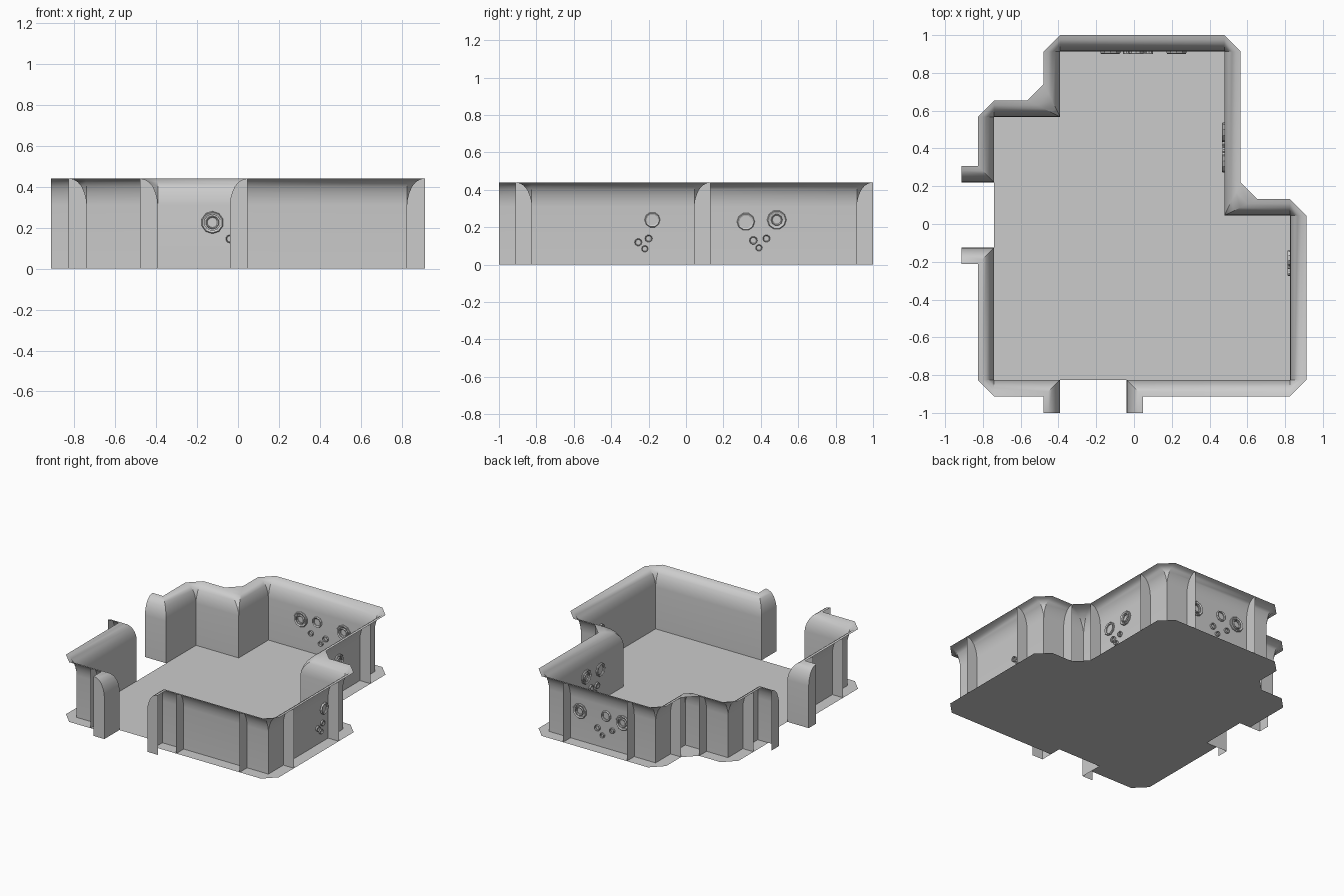
import bpy, bmesh, math
from mathutils import Vector, Matrix

if "Cube" in bpy.data.objects:
    bpy.data.objects.remove(bpy.data.objects["Cube"])

D = 0.087      # depth of the outer flange
U = 0.174      # wall module length
# wall section: (outward offset, height), upright then flaring to the rim
PROFILE = [(0, 0), (0, 0.31), (0.003, 0.34), (0.011, 0.37), (0.024, 0.4),
           (0.042, 0.422), (0.062, 0.434), (D, 0.44)]

# inner wall lines, interior on the left; True marks a widened inward corner
MAIN = [(-0.04, -1), (-0.04, -0.825), (0.826, -0.825), (0.826, 0.045), (0.478, 0.045),
        (0.478, 0.913), (-0.391, 0.913), (-0.391, 0.567), (-0.74, 0.567),
        (-0.74, 0.22), (-0.914, 0.22)]
SIDE = [(-0.914, -0.125), (-0.74, -0.125), (-0.74, -0.825), (-0.391, -0.825), (-0.391, -1)]
WIDE = {(0.478, 0.045), (-0.391, 0.567)}


def make(name, bm, smooth=True):
    bmesh.ops.remove_doubles(bm, verts=bm.verts, dist=0.0004)
    me = bpy.data.meshes.new(name)
    bm.to_mesh(me)
    bm.free()
    ob = bpy.data.objects.new(name, me)
    bpy.context.collection.objects.link(ob)
    if smooth:
        bpy.ops.object.select_all(action='DESELECT')
        bpy.context.view_layer.objects.active = ob
        ob.select_set(True)
        bpy.ops.object.shade_smooth_by_angle(angle=math.radians(32))
    return ob


def frames(path):
    pts = [Vector(p) for p in path]
    tan = [(b - a).normalized() for a, b in zip(pts, pts[1:])]
    nor = [Vector((t.y, -t.x)) for t in tan]
    return pts, tan, nor


def node(path, i, d):
    """Two plan points where the walls meet at node i, at outward offset d."""
    p, t, n = frames(path)
    if i == 0:
        return [p[0] + d * n[0]] * 2
    if i == len(p) - 1:
        return [p[i] + d * n[-1]] * 2
    t1, t2, n1, n2 = t[i - 1], t[i], n[i - 1], n[i]
    if t1.cross(t2) > 0:                       # room corner: bevelled outside
        return [p[i] + d * n1, p[i] + d * n2]
    if path[i] in WIDE:                        # inward corner with a sloped filler
        return [p[i] - 2 * d * t1 + d * n1, p[i] + 2 * d * t2 + d * n2]
    return [p[i] + d * (n1 + n2)] * 2          # door jamb: mitred


def build_wall(name, path):
    bm = bmesh.new()
    rows = []
    for d, z in PROFILE:
        flat = [q for i in range(len(path)) for q in node(path, i, d)]
        rows.append([bm.verts.new((q.x, q.y, z)) for q in flat])
    for lo, hi in zip(rows, rows[1:]):
        for j in range(len(lo) - 1):
            vs = [lo[j], lo[j + 1], hi[j + 1], hi[j]]
            if len({tuple(round(c, 4) for c in v.co) for v in vs}) > 2:
                bm.faces.new(vs)
    make(name, bm)


def build_gussets(name, path):
    bm = bmesh.new()
    p, t, n = frames(path)
    spots = {(0, 0.0), (len(t) - 1, (p[-1] - p[-2]).length)}
    for i in range(1, len(t) - 1):
        length = (p[i + 1] - p[i]).length
        spots.add((i, U))
        if length > 2.5 * U:
            spots.add((i, length - U))
    for i, s in sorted(spots):
        base = p[i] + t[i] * s
        vs = []
        for d, z in PROFILE + [(D, 0)]:
            q = base + n[i] * d
            vs.append(bm.verts.new((q.x, q.y, z)))
        bm.faces.new(vs)
    make(name, bm, False)


# walls with their end caps and stiffening gussets
for label, path in (("main", MAIN), ("side", SIDE)):
    build_wall(label + "_wall", path)
    build_gussets(label + "_wall_gussets", path)

# floor reaching out under the flange
outline = []
for path in (MAIN, SIDE):
    p, t, n = frames(path)
    outline += [p[1], p[1] + D * n[1]]
    for i in range(2, len(p) - 2):
        outline += node(path, i, D)
    outline += [p[-2] + D * n[-2], p[-2]]
bm = bmesh.new()
face = bm.faces.new([bm.verts.new((q.x, q.y, 0)) for q in outline])
bmesh.ops.triangulate(bm, faces=[face])
make("floor", bm, False)


# pipe rings set in the walls
def ring(bm, center, axis, radius, width):
    rot = Vector((0, 0, 1)).rotation_difference(Vector(axis)).to_matrix().to_4x4()
    mat = Matrix.Translation(center) @ rot
    section = [(radius, -0.008), (radius - width * 0.3, -0.013), (radius - width, -0.008),
               (radius - width, 0.008), (radius - width * 0.3, 0.013), (radius, 0.008)]
    seg = 10
    grid = []
    for k in range(seg):
        a = 2 * math.pi * (k + 0.5) / seg
        grid.append([bm.verts.new(mat @ Vector((r * math.cos(a), r * math.sin(a), h)))
                     for r, h in section])
    for k in range(seg):
        a, b = grid[k], grid[(k + 1) % seg]
        for j in range(6):
            bm.faces.new((a[j], b[j], b[(j + 1) % 6], a[(j + 1) % 6]))


def ring_group(name, axis, place, specs):
    bm = bmesh.new()
    for s, z, r in specs:
        ring(bm, Vector(place(s, z)), axis, r, r * 0.28)
        if r > 0.05:
            ring(bm, Vector(place(s, z)), axis, r * 0.6, r * 0.15)
    make(name, bm, False)


ring_group("back_rings", (0, 1, 0), lambda s, z: (s, 0.913, z),
           [(-0.125, 0.225, 0.055), (0.225, 0.22, 0.055), (0.01, 0.24, 0.038),
            (0.08, 0.135, 0.022), (-0.04, 0.145, 0.02), (0.04, 0.09, 0.018)])
ring_group("right_rings", (1, 0, 0), lambda s, z: (0.478, s, z),
           [(0.32, 0.23, 0.048), (0.485, 0.24, 0.052), (0.36, 0.13, 0.022),
            (0.43, 0.14, 0.02), (0.39, 0.09, 0.018)])
ring_group("lower_right_rings", (1, 0, 0), lambda s, z: (0.826, s, z),
           [(-0.18, 0.24, 0.042), (-0.2, 0.14, 0.02), (-0.255, 0.12, 0.02),
            (-0.22, 0.085, 0.018)])
